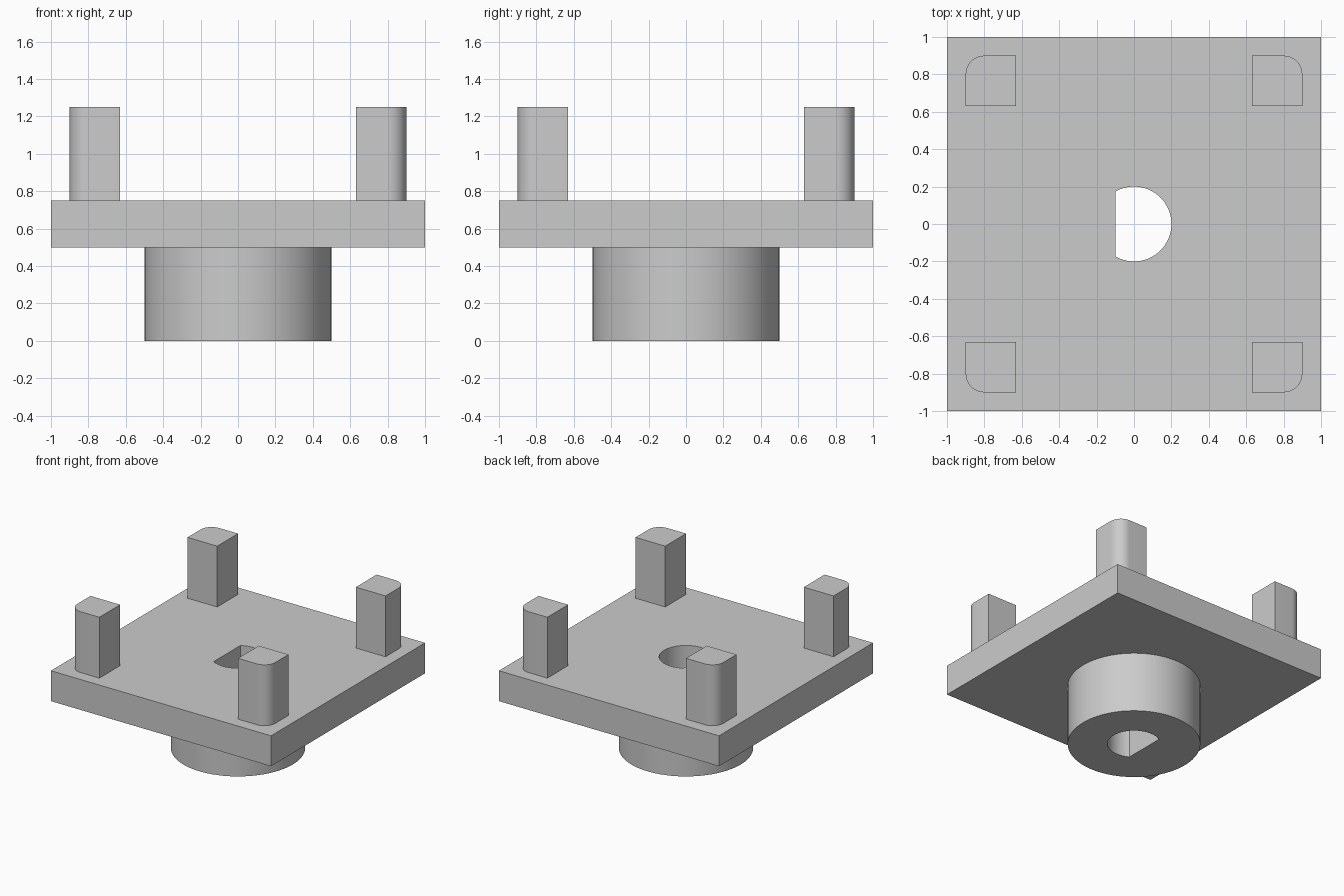
import bpy, bmesh, math

cube = bpy.data.objects.get("Cube")
if cube:
    bpy.data.objects.remove(cube, do_unlink=True)

grey = bpy.data.materials.new("plain_grey")
grey.use_nodes = True
colour = (0.6, 0.6, 0.6, 1)
grey.diffuse_color = colour
grey.node_tree.nodes["Principled BSDF"].inputs["Base Color"].default_value = colour


def arc(cx, cy, radius, start, end, steps):
    """Points along an arc, angles in degrees."""
    angles = [math.radians(start + (end - start) * i / steps) for i in range(steps + 1)]
    return [(cx + radius * math.cos(a), cy + radius * math.sin(a)) for a in angles]


def prism(name, outline, bottom, top):
    """Extrude a flat outline upwards into a closed solid."""
    bm = bmesh.new()
    face = bm.faces.new([bm.verts.new((x, y, bottom)) for x, y in outline])
    moved = bmesh.ops.extrude_face_region(bm, geom=[face])["geom"]
    verts = [g for g in moved if isinstance(g, bmesh.types.BMVert)]
    bmesh.ops.translate(bm, verts=verts, vec=(0, 0, top - bottom))
    bmesh.ops.recalc_face_normals(bm, faces=bm.faces)
    mesh = bpy.data.meshes.new(name)
    bm.to_mesh(mesh)
    bm.free()
    mesh.materials.append(grey)
    obj = bpy.data.objects.new(name, mesh)
    bpy.context.collection.objects.link(obj)
    return obj


# D-shaped shaft bore, flat on the right side
bore = prism("bore_cutter", arc(0, 0, 0.2, -120, 120, 48), -0.2, 1)
bore.hide_render = True
bore.hide_set(True)

# Square plate and round hub, both pierced by the bore
plate = prism("base_plate", [(-1, -1), (1, -1), (1, 1), (-1, 1)], 0.5, 0.75)
hub = prism("hub", arc(0, 0, 0.5, 0, 360, 64)[:-1], 0, 0.5)
for part in (plate, hub):
    cut = part.modifiers.new("bore", "BOOLEAN")
    cut.operation = "DIFFERENCE"
    cut.solver = "EXACT"
    cut.object = bore

# Corner posts, each with its outer corner rounded
INNER, OUTER, RADIUS = 0.63, 0.9, 0.1
centre = OUTER - RADIUS
outline = [(INNER, OUTER), (INNER, INNER), (OUTER, INNER)]
outline += arc(centre, centre, RADIUS, 0, 90, 12)
posts = []
for side, sx in (("left", 1), ("right", -1)):
    for end, sy in (("front", -1), ("back", 1)):
        points = [(sx * x, sy * y) for x, y in outline]
        posts.append(prism(f"{end}_{side}_post", points, 0.75, 1.25))

# Apply the cuts, then smooth the curved walls
bpy.ops.object.select_all(action="DESELECT")
for part in (plate, hub):
    bpy.context.view_layer.objects.active = part
    part.select_set(True)
    bpy.ops.object.modifier_apply(modifier="bore")
for part in posts:
    part.select_set(True)
bpy.ops.object.shade_smooth_by_angle(angle=math.radians(30))
bpy.data.objects.remove(bore, do_unlink=True)
